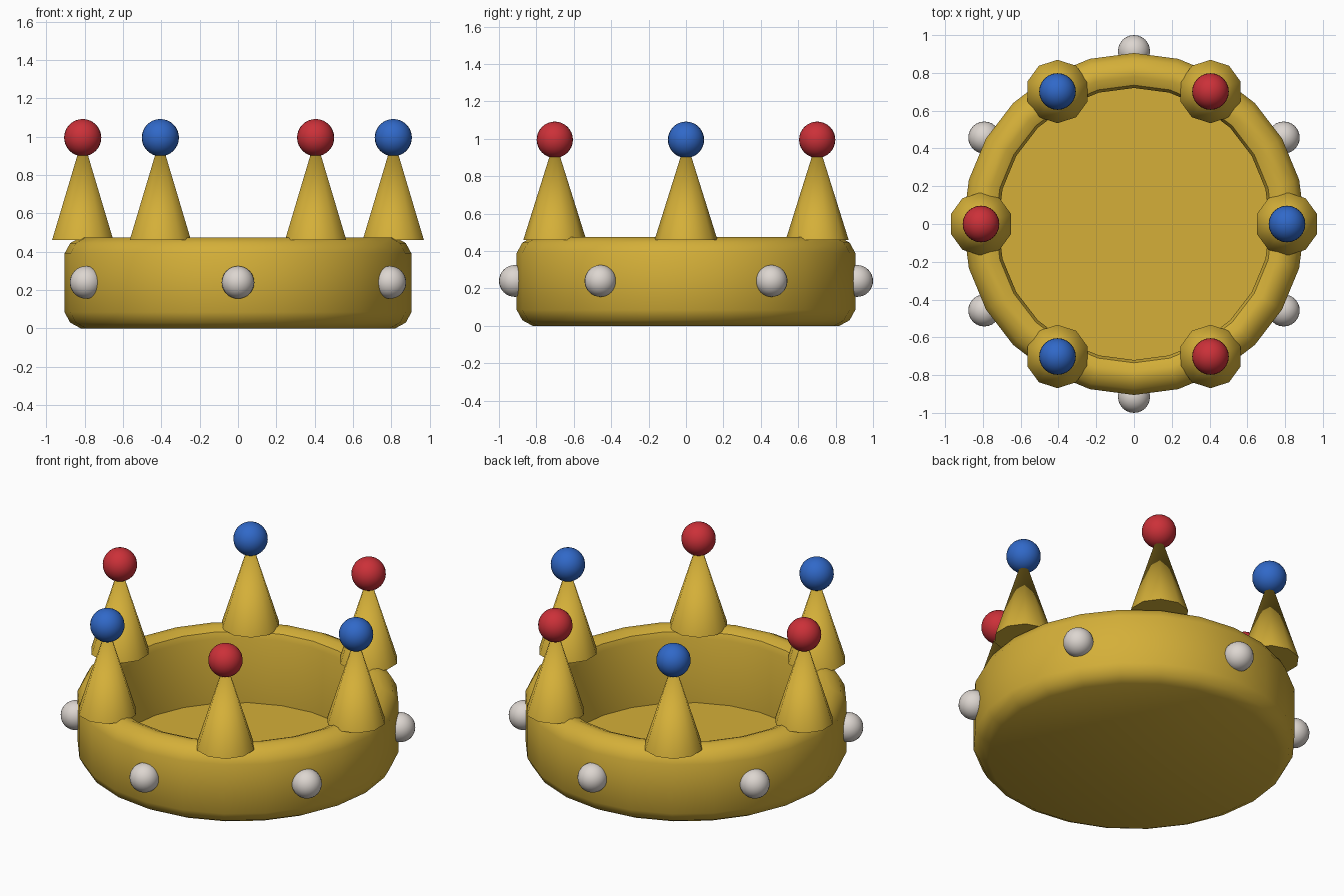
import bpy
import bmesh
from math import cos, sin, pi, radians

cube = bpy.data.objects.get("Cube")
if cube:
    bpy.data.objects.remove(cube, do_unlink=True)


def make_material(name, rgb):
    mat = bpy.data.materials.new(name)
    mat.use_nodes = True
    mat.diffuse_color = (*rgb, 1)
    mat.node_tree.nodes["Principled BSDF"].inputs["Base Color"].default_value = (*rgb, 1)
    return mat


gold = make_material("gold", (0.66, 0.43, 0.04))
red = make_material("ruby red", (0.60, 0.03, 0.04))
blue = make_material("sapphire blue", (0.03, 0.14, 0.58))
pearl = make_material("pearl white", (0.72, 0.67, 0.63))


def finish(obj, name, mat, angle=40):
    obj.name = name
    obj.data.name = name
    obj.data.materials.append(mat)
    bpy.ops.object.select_all(action='DESELECT')
    obj.select_set(True)
    bpy.context.view_layer.objects.active = obj
    bpy.ops.object.shade_smooth_by_angle(angle=radians(angle))


def lathe(name, profile, sides, mat):
    """Turn a closed-at-the-axis (radius, z) profile around z."""
    bm = bmesh.new()
    rings = [[bm.verts.new((r * cos(2 * pi * i / sides), r * sin(2 * pi * i / sides), z))
              for i in range(sides)] for r, z in profile]
    for low, high in zip(rings, rings[1:]):
        for i in range(sides):
            j = (i + 1) % sides
            bm.faces.new((low[i], low[j], high[j], high[i]))
    bm.faces.new(rings[0][::-1])
    bm.faces.new(rings[-1])
    mesh = bpy.data.meshes.new(name)
    bm.to_mesh(mesh)
    bm.free()
    obj = bpy.data.objects.new(name, mesh)
    bpy.context.collection.objects.link(obj)
    finish(obj, name, mat)


def ball(name, radius, location, mat):
    bpy.ops.mesh.primitive_uv_sphere_add(segments=24, ring_count=16,
                                         radius=radius, location=location)
    finish(bpy.context.object, name, mat)


# Hollow band with rounded rims and a thin floor
lathe("band", [(0.82, 0), (0.875, 0.03), (0.905, 0.085),
               (0.905, 0.39), (0.875, 0.445), (0.82, 0.475),
               (0.78, 0.475), (0.735, 0.455), (0.72, 0.42), (0.72, 0.02)], 24, gold)

for i in range(6):
    # Spike topped by a jewel, colours alternating
    a = i * pi / 3
    x, y = 0.81 * cos(a), 0.81 * sin(a)
    bpy.ops.mesh.primitive_cone_add(vertices=10, radius1=0.168, radius2=0,
                                    depth=0.535, location=(x, y, 0.7275))
    finish(bpy.context.object, f"spike_{i + 1}", gold)
    ball(f"jewel_{i + 1}", 0.097, (x, y, 0.995), red if i % 2 else blue)

    # Pearl on the band between two spikes
    b = a + pi / 6
    ball(f"pearl_{i + 1}", 0.085, (0.915 * cos(b), 0.915 * sin(b), 0.24), pearl)
